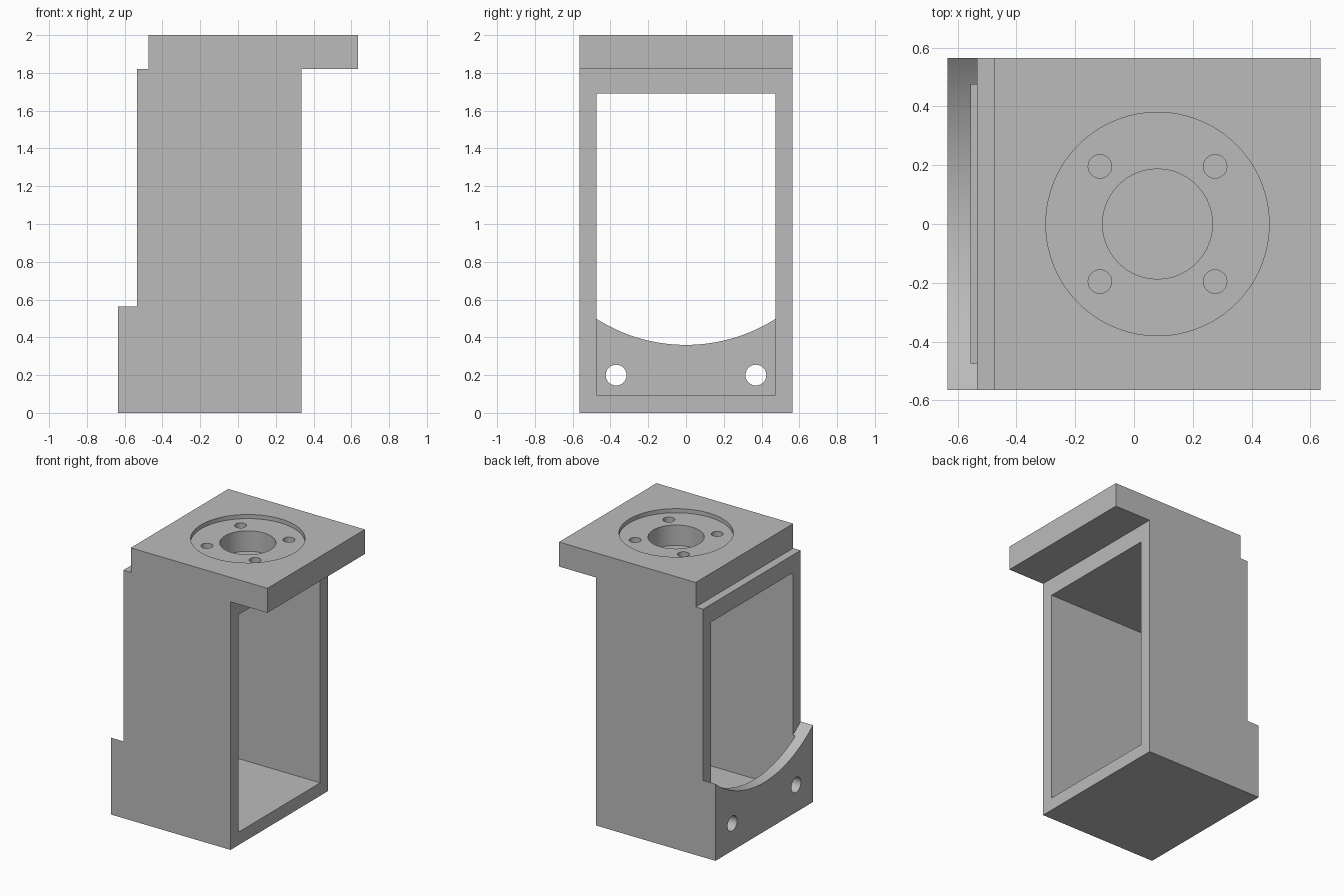
import bpy, bmesh, math
from mathutils import Matrix

if "Cube" in bpy.data.objects:
    bpy.data.objects.remove(bpy.data.objects["Cube"], do_unlink=True)

grey = bpy.data.materials.new("plain grey")
grey.use_nodes = True
grey.diffuse_color = (0.5, 0.5, 0.5, 1)
grey.node_tree.nodes["Principled BSDF"].inputs["Base Color"].default_value = (0.5, 0.5, 0.5, 1)

HALF = 0.565          # half depth of the whole bracket
CX = 0.08             # centre of the motor mount


def make(name, bm):
    bmesh.ops.recalc_face_normals(bm, faces=bm.faces)
    me = bpy.data.meshes.new(name)
    bm.to_mesh(me)
    bm.free()
    me.materials.append(grey)
    ob = bpy.data.objects.new(name, me)
    bpy.context.collection.objects.link(ob)
    return ob


def block(name, x, y, z):
    bm = bmesh.new()
    size = [b - a for a, b in (x, y, z)]
    mid = [(a + b) / 2 for a, b in (x, y, z)]
    bmesh.ops.create_cube(bm, size=1, matrix=Matrix.Translation(mid) @ Matrix.Diagonal((*size, 1)))
    return make(name, bm)


def rod(name, centre, radius, length, segments=48, along_x=False):
    bm = bmesh.new()
    turn = Matrix.Rotation(math.pi / 2, 4, "Y") if along_x else Matrix()
    bmesh.ops.create_cone(bm, cap_ends=True, segments=segments, radius1=radius, radius2=radius,
                          depth=length, matrix=Matrix.Translation(centre) @ turn)
    return make(name, bm)


def cut(target, cutter):
    mod = target.modifiers.new("cut", "BOOLEAN")
    mod.operation, mod.solver, mod.object = "DIFFERENCE", "EXACT", cutter
    bpy.context.view_layer.objects.active = target
    bpy.ops.object.modifier_apply(modifier=mod.name)
    bpy.data.objects.remove(cutter, do_unlink=True)


def upright(z0, z1, radius, x=CX, y=0, segments=48):
    return rod("cutter", (x, y, (z0 + z1) / 2), radius, z1 - z0, segments)


# Side profile of foot, box and overhanging top plate, extruded front to back
profile = [(-0.635, 0), (0.335, 0), (0.335, 1.82), (0.635, 1.82), (0.635, 2),
           (-0.475, 2), (-0.475, 1.82), (-0.535, 1.82), (-0.535, 0.565), (-0.635, 0.565)]
bm = bmesh.new()
face = bm.faces.new([bm.verts.new((x, -HALF, z)) for x, z in profile])
ext = bmesh.ops.extrude_face_region(bm, geom=[face])
bmesh.ops.translate(bm, vec=(0, 2 * HALF, 0),
                    verts=[v for v in ext["geom"] if isinstance(v, bmesh.types.BMVert)])
bracket = make("mounting_bracket", bm)

# Curved saddle on the foot
R = 0.885
cut(bracket, rod("cutter", (-0.635, 0, 0.36 + R), R, 0.2, 160, True))

# Window through the box
cut(bracket, block("cutter", (-0.555, 0.5), (-0.475, 0.475), (0.095, 1.69)))

# Screw holes in the foot
for side in (-1, 1):
    cut(bracket, rod("cutter", (-0.6, side * 0.37, 0.2), 0.055, 0.2, along_x=True))

# Round recess, blind bore and four screw holes in the top plate
cut(bracket, upright(1.97, 2.1, 0.38, segments=96))
cut(bracket, upright(1.82, 2.1, 0.187, segments=64))
for sx in (-1, 1):
    for sy in (-1, 1):
        cut(bracket, upright(1.82, 2.1, 0.04, CX + sx * 0.196, sy * 0.196, 32))

bpy.ops.object.select_all(action="DESELECT")
bracket.select_set(True)
bpy.context.view_layer.objects.active = bracket
bpy.ops.object.shade_smooth_by_angle(angle=math.radians(30))
